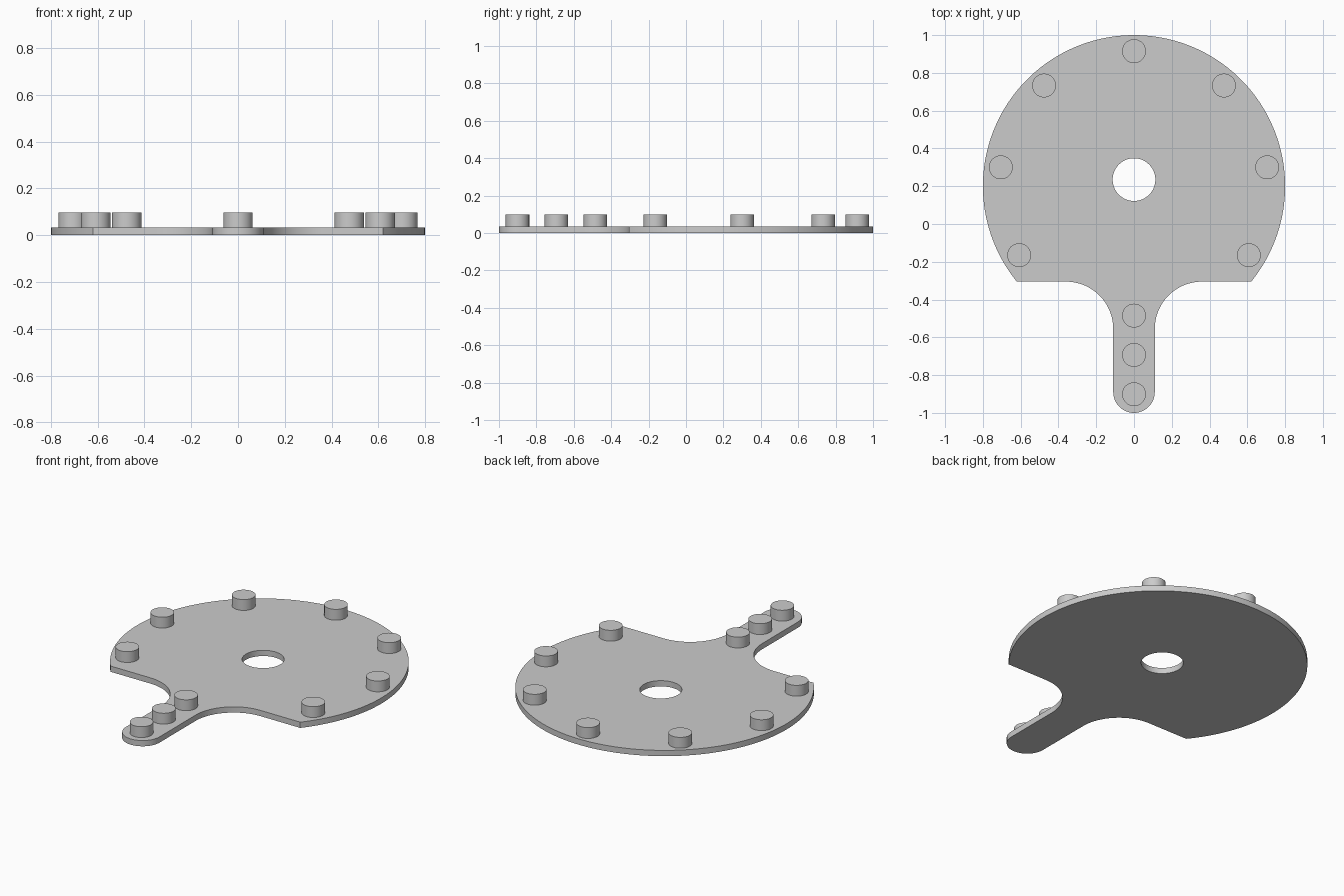
import bpy
import bmesh
from math import asin, cos, sin, pi, radians

cube = bpy.data.objects.get("Cube")
if cube:
    bpy.data.objects.remove(cube, do_unlink=True)

THICK = 0.034
PEG_R, PEG_TOP = 0.063, 0.098
DISC_Y, DISC_R = 0.2, 0.8
HOLE_Y, HOLE_R = 0.235, 0.113
CUT_Y = -0.305
NECK, FILLET = 0.11, 0.25

grey = bpy.data.materials.new("plain grey")
grey.use_nodes = True
colour = (0.6, 0.6, 0.6, 1)
grey.diffuse_color = colour
grey.node_tree.nodes["Principled BSDF"].inputs["Base Color"].default_value = colour


def arc(cx, cy, r, start, end, steps):
    angles = [start + (end - start) * i / steps for i in range(steps + 1)]
    return [(cx + r * cos(a), cy + r * sin(a)) for a in angles]


def finish(obj):
    obj.data.materials.clear()
    obj.data.materials.append(grey)
    bpy.ops.object.select_all(action="DESELECT")
    obj.select_set(True)
    bpy.context.view_layer.objects.active = obj
    bpy.ops.object.shade_smooth_by_angle(angle=radians(30))


def add_plate(name, outlines):
    curve = bpy.data.curves.new(name + "_outline", "CURVE")
    curve.dimensions = "2D"
    curve.fill_mode = "BOTH"
    curve.extrude = THICK / 2
    for points in outlines:
        spline = curve.splines.new("POLY")
        spline.points.add(len(points) - 1)
        for point, (x, y) in zip(spline.points, points):
            point.co = (x, y, 0, 1)
        spline.use_cyclic_u = True
    helper = bpy.data.objects.new(name + "_outline", curve)
    bpy.context.collection.objects.link(helper)
    bpy.context.view_layer.update()
    evaluated = helper.evaluated_get(bpy.context.evaluated_depsgraph_get())
    mesh = bpy.data.meshes.new_from_object(evaluated)
    bpy.data.objects.remove(helper, do_unlink=True)

    # Weld the caps to the rims and stand the plate on the ground
    bm = bmesh.new()
    bm.from_mesh(mesh)
    bmesh.ops.remove_doubles(bm, verts=bm.verts, dist=0.0001)
    bmesh.ops.translate(bm, verts=bm.verts, vec=(0, 0, THICK / 2))
    bmesh.ops.recalc_face_normals(bm, faces=bm.faces)
    bm.to_mesh(mesh)
    bm.free()
    obj = bpy.data.objects.new(name, mesh)
    bpy.context.collection.objects.link(obj)
    finish(obj)


def add_peg(name, x, y):
    bpy.ops.mesh.primitive_cylinder_add(
        vertices=48, radius=PEG_R, depth=PEG_TOP - THICK,
        location=(x, y, (PEG_TOP + THICK) / 2))
    obj = bpy.context.object
    obj.name = name
    finish(obj)


# Plate: rounded handle, filleted neck, flat shoulder and disc, then mirrored
half = arc(0, NECK - 1, NECK, -pi / 2, 0, 16)
half += arc(NECK + FILLET, CUT_Y - FILLET, FILLET, pi, pi / 2, 20)
half += arc(0, DISC_Y, DISC_R, asin((CUT_Y - DISC_Y) / DISC_R), pi / 2, 64)
outline = half + [(-x, y) for x, y in reversed(half[1:-1])]
hole = arc(0, HOLE_Y, HOLE_R, 0, 2 * pi, 64)[:-1]
add_plate("base_plate", [outline, hole])

# Pegs around the rim
add_peg("rim_peg_back", 0, 0.915)
for label, x, y in (("rear", 0.476, 0.733), ("middle", 0.705, 0.3), ("front", 0.608, -0.165)):
    for side, sign in (("left", 1), ("right", -1)):
        add_peg(f"rim_peg_{label}_{side}", sign * x, y)

# Pegs along the handle
for i in range(3):
    add_peg(f"handle_peg_{i + 1}", 0, -0.485 - 0.208 * i)
